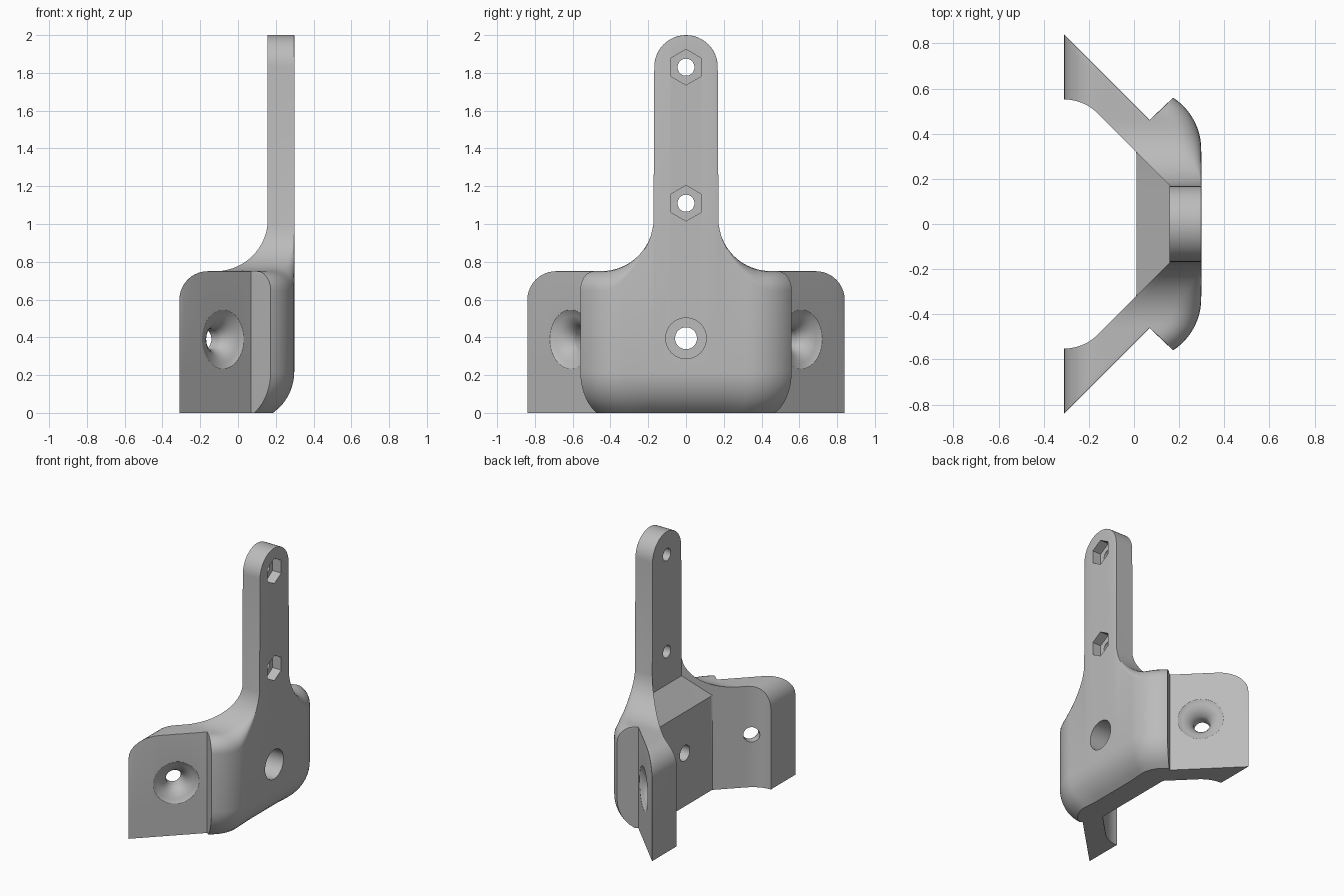
import bpy, bmesh, math
from mathutils import Vector

if "Cube" in bpy.data.objects:
    bpy.data.objects.remove(bpy.data.objects["Cube"])

OUT, IN, HALF = 0.298, 0.157, 0.168      # outer face, stem back face, stem half width


def lerp(a, b, t):
    return a + (b - a) * t


def top_height(p):
    """Height of the upper edge above a plan point."""
    x, y = p
    if y <= HALF + 0.001:                                  # rounded stem top
        return 1.832 + math.sqrt(max(0, HALF ** 2 - y * y))
    z = 0.75
    if y < 0.45:                                           # fillet from stem to shoulder
        z = 1.03 - math.sqrt(max(0, 0.28 ** 2 - (0.45 - y) ** 2))
    if x < -0.16:                                          # rounded wing corner
        u = min(1, (-0.16 - x) / 0.15)
        z = min(z, 0.60 + 0.15 * math.sqrt(1 - u * u))
    return z


def section(inner, outer, r, bottom):
    """Closed vertical section between an inner and an outer plan point."""
    inner, outer = Vector(inner), Vector(outer)
    way = (inner - outer).normalized()
    pts = []
    # inner wall with the sloped central block
    t_in = top_height(inner)
    low = Vector((min(inner.x, 0.01), inner.y))
    zl = min(0.70, t_in - 0.05)
    pts += [(*low, 0), (*low, zl), (*inner, zl + 0.003 + max(0, inner.x - 0.01) * 1.1)]
    # top face
    for k in range(6):
        p = lerp(inner, outer + way * r, k / 6)
        pts.append((*p, top_height(p)))
    # rounded upper outer edge
    for k in range(7):
        a = math.pi / 2 * k / 6
        p = outer + way * r * (1 - math.sin(a))
        pts.append((*p, top_height(p) - r * (1 - math.cos(a))))
    # rounded lower outer edge
    for k in range(9):
        z = 0.22 * (1 - k / 8)
        d = bottom * (0.26 - math.sqrt(0.26 ** 2 - (0.22 - z) ** 2))
        pts.append((*(outer + way * d), z))
    return pts


half = []
# stem
for k in range(13):
    y = HALF * math.sin(math.pi / 2 * k / 12)
    half.append(section((IN, y), (OUT, y), 0.002, 1))
# shoulder
for k in range(25):
    t = k / 24
    inner = lerp(Vector((IN, 0.172)), Vector((-0.03, 0.36)), t)
    if t < 0.4:
        outer = (OUT, lerp(0.172, 0.33, t / 0.4))
    else:
        a = math.radians(57) * (t - 0.4) / 0.6
        outer = (OUT - 0.274 * (1 - math.cos(a)), 0.33 + 0.274 * math.sin(a))
    s = min(1, (outer[1] - 0.172) / 0.25)
    half.append(section(inner, outer, 0.002 + 0.1 * s * s * (3 - 2 * s), 1))
# wing, straight part
for k in range(8):
    t = k / 7
    half.append(section(lerp(Vector((-0.031, 0.361)), Vector((-0.16, 0.49)), t),
                        lerp(Vector((0.069, 0.461)), Vector((-0.16, 0.69)), t), 0.002, 0))
# wing tip with curved inner face
for k in range(1, 11):
    x = -0.16 - 0.15 * math.sin(math.pi / 2 * k / 10)
    yi = 0.34 + math.sqrt(0.212 ** 2 - (x + 0.31) ** 2)
    half.append(section((x, yi), (x, 0.53 - x), 0.002, 0))

rings = [[(x, -y, z) for x, y, z in s] for s in reversed(half[1:])] + half

material = bpy.data.materials.new("light grey")
material.diffuse_color = (0.5, 0.5, 0.5, 1)
material.use_nodes = True
material.node_tree.nodes["Principled BSDF"].inputs["Base Color"].default_value = material.diffuse_color


def make_object(name, bm):
    bmesh.ops.recalc_face_normals(bm, faces=bm.faces)
    mesh = bpy.data.meshes.new(name)
    bm.to_mesh(mesh)
    bm.free()
    mesh.materials.append(material)
    ob = bpy.data.objects.new(name, mesh)
    bpy.context.collection.objects.link(ob)
    return ob


def loft(name, loops):
    bm = bmesh.new()
    vs = [[bm.verts.new(p) for p in loop] for loop in loops]
    n = len(loops[0])
    for a, b in zip(vs, vs[1:]):
        for i in range(n):
            j = (i + 1) % n
            bm.faces.new((a[i], a[j], b[j], b[i]))
    bm.faces.new(vs[0])
    bm.faces.new(vs[-1])
    bmesh.ops.remove_doubles(bm, verts=bm.verts, dist=0.00005)
    return make_object(name, bm)


bracket = loft("mounting_bracket", rings)


def cut(origin, axis, steps, sides=40):
    """Cut a turned hole; steps are (radius, depth) going inward along the axis."""
    origin, axis = Vector(origin), Vector(axis).normalized()
    u, v = axis.cross(Vector((0, 0, 1))), Vector((0, 0, 1))
    loops = []
    for r, d in steps:
        loops.append([origin + axis * d + (u * math.sin(a) + v * math.cos(a)) * r
                      for a in (2 * math.pi * i / sides for i in range(sides))])
    tool = loft("hole_cutter", loops)
    tool.hide_render = True
    mod = bracket.modifiers.new("hole", 'BOOLEAN')
    mod.operation, mod.solver, mod.object = 'DIFFERENCE', 'EXACT', tool
    bpy.context.view_layer.objects.active = bracket
    bpy.ops.object.modifier_apply(modifier=mod.name)
    bpy.data.objects.remove(tool)


# nut pockets and bolt holes in the stem
for z in (1.11, 1.83):
    cut((OUT, 0, z), (-1, 0, 0), [(0.094, -0.05), (0.094, 0.07)], 6)
    cut((OUT, 0, z), (-1, 0, 0), [(0.045, -0.05), (0.045, 0.3)])
# counterbored centre hole
cut((OUT, 0, 0.395), (-1, 0, 0), [(0.108, -0.05), (0.108, 0.15)])
cut((OUT, 0, 0.395), (-1, 0, 0), [(0.058, -0.05), (0.058, 0.4)])
# flared screw holes in the wings
for s in (1, -1):
    cut((-0.08, 0.61 * s, 0.39), (-1, -s, 0),
        [(0.165, -0.01), (0.155, 0.001), (0.125, 0.012), (0.098, 0.028), (0.075, 0.05),
         (0.06, 0.075), (0.055, 0.09), (0.055, 0.3)])

bracket.select_set(True)
bpy.context.view_layer.objects.active = bracket
bpy.ops.object.shade_smooth_by_angle(angle=math.radians(32))
